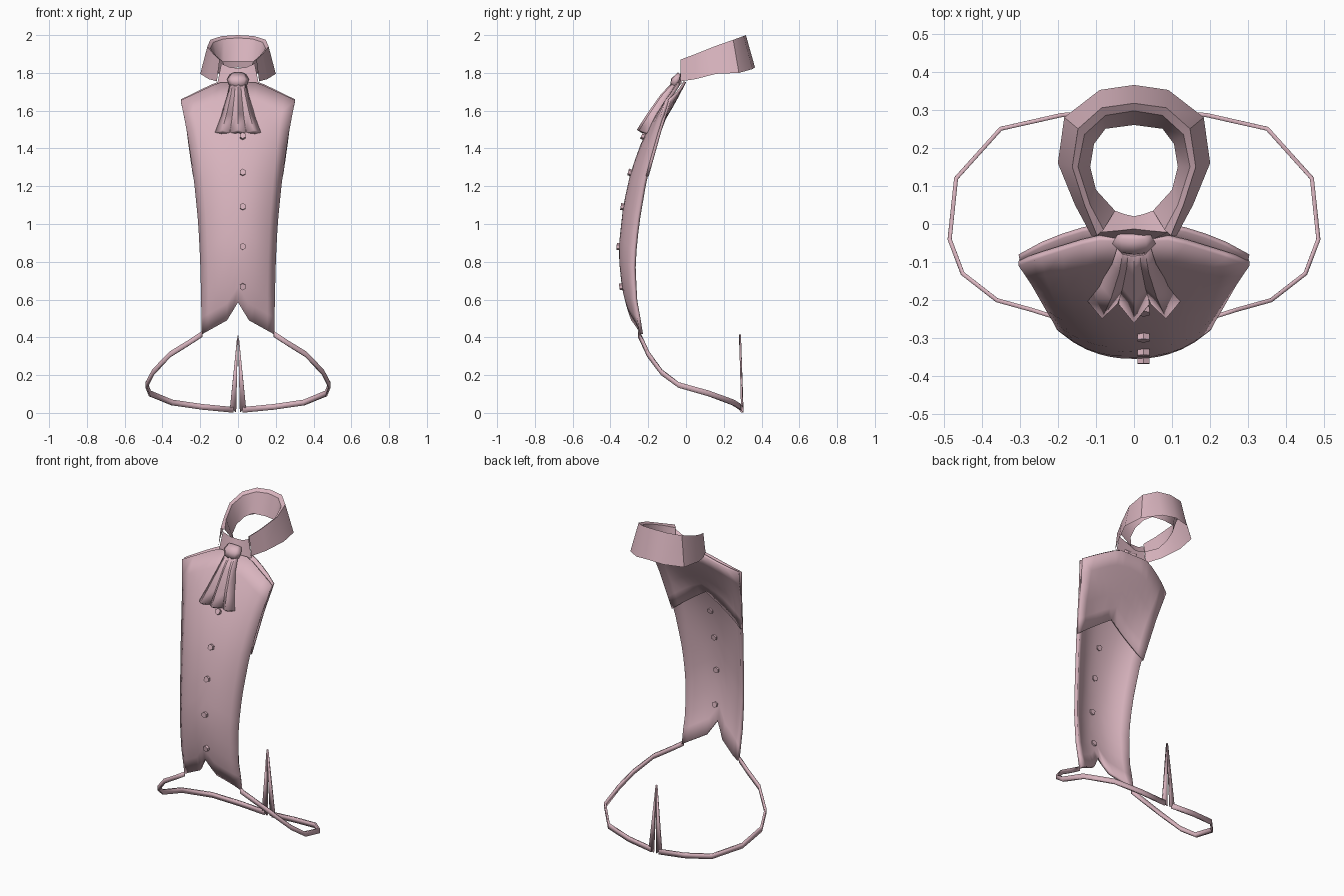
import bpy, bmesh, math
from mathutils import Vector

if "Cube" in bpy.data.objects:
    bpy.data.objects.remove(bpy.data.objects["Cube"])

pink = bpy.data.materials.new("dusty_pink")
pink.diffuse_color = (0.69, 0.456, 0.515, 1)
pink.use_nodes = True
pink.node_tree.nodes["Principled BSDF"].inputs["Base Color"].default_value = pink.diffuse_color


def finish(ob, angle=35):
    ob.data.materials.append(pink)
    bpy.ops.object.select_all(action='DESELECT')
    ob.select_set(True)
    bpy.context.view_layer.objects.active = ob
    bpy.ops.object.shade_smooth_by_angle(angle=math.radians(angle))


def sheet(name, rows, thick=0, offset=-1, mirror=False, angle=35):
    """Grid surface through rows of points, optionally thickened and mirrored."""
    bm = bmesh.new()
    grid = [[bm.verts.new(p) for p in row] for row in rows]
    for a, b in zip(grid, grid[1:]):
        for i in range(len(a) - 1):
            bm.faces.new((a[i], a[i + 1], b[i + 1], b[i]))
    me = bpy.data.meshes.new(name)
    bm.to_mesh(me)
    bm.free()
    ob = bpy.data.objects.new(name, me)
    bpy.context.collection.objects.link(ob)
    finish(ob, angle)
    if thick:
        m = ob.modifiers.new("thickness", 'SOLIDIFY')
        m.thickness, m.offset = thick, offset
    if mirror:
        m = ob.modifiers.new("mirror", 'MIRROR')
        m.use_mirror_merge = False
    return ob


def full(half):
    """Complete a half row that ends on the centre line."""
    return half + [(-x, y, z) for x, y, z in reversed(half[:-1])]


def lerp(table, v):
    if v <= table[0][0]:
        return table[0][1]
    for (a, p), (b, q) in zip(table, table[1:]):
        if v <= b:
            return p + (q - p) * (v - a) / (b - a)
    return table[-1][1]


# Body outline by height: half width, centre depth, side depth
WIDTH = [(.42, .193), (.6, .195), (.8, .2), (1, .21), (1.25, .235), (1.5, .272), (1.655, .303)]
FRONT = [(.42, -.25), (.5, -.298), (.65, -.338), (.8, -.354), (.9, -.354), (1.1, -.332),
         (1.28, -.292), (1.45, -.23), (1.6, -.15), (1.75, -.045)]
SIDE = [(.42, -.245), (.6, -.275), (.8, -.282), (1, -.262), (1.25, -.22), (1.5, -.155),
        (1.655, -.11), (1.75, -.03)]
COLS = [-1, -.8, -.62, -.45, -.3, -.15, 0, .15, .3, .45, .62, .8, 1]


def body_rows(bottom, front, side, n):
    rows = []
    for r in range(n + 1):
        row = []
        for t in COLS:
            top = min(1.75, 1.655 + (1 - abs(t)) * .143)
            low = lerp(bottom, abs(t))
            z = low + (top - low) * r / n
            x = t * lerp(WIDTH, z)
            s, f = lerp(side, z), lerp(front, z)
            row.append((x, s + (f - s) * (1 - abs(t) ** 2.3), z))
        rows.append(row)
    return rows


# Curved shirt front with a notched hem
sheet("shirt_front", body_rows([(0, .585), (.3, .49), (1, .415)], FRONT, SIDE, 14), .018)

# Lining behind the shoulders
sheet("back_yoke", body_rows([(0, 1.42), (1, 1.25)],
      [(1.25, -.225), (1.42, -.19), (1.5, -.14), (1.655, -.048), (1.75, 0)],
      [(1.25, -.198), (1.5, -.128), (1.655, -.08), (1.75, 0)], 5), .014, 1)

# Buttons through the front
for i, z in enumerate((.67, .88, 1.09, 1.27, 1.46)):
    slope = (lerp(FRONT, z + .05) - lerp(FRONT, z - .05)) / .1
    normal = Vector((0, -1, slope))
    bpy.ops.mesh.primitive_cylinder_add(vertices=6, radius=.018, depth=.042,
                                        location=(.025, lerp(FRONT, z) + .008, z),
                                        rotation=normal.to_track_quat('Z', 'Y').to_euler())
    button = bpy.context.object
    button.name = f"button_{i + 1}"
    finish(button)

# Folded collar: outer fall, top fold, inner band
sheet("collar", [full(h) for h in (
    [(.112, -.03, 1.755), (.155, .05, 1.767), (.2, .16, 1.795), (.183, .28, 1.80), (.09, .352, 1.82), (0, .365, 1.83)],
    [(.097, -.03, 1.87), (.13, .05, 1.90), (.162, .15, 1.94), (.147, .25, 1.975), (.085, .305, 1.995), (0, .317, 2.0)],
    [(.08, -.015, 1.86), (.115, .05, 1.89), (.147, .15, 1.93), (.13, .235, 1.962), (.075, .285, 1.98), (0, .297, 1.985)],
    [(.05, .035, 1.775), (.1, .09, 1.79), (.115, .15, 1.82), (.105, .21, 1.845), (.075, .25, 1.86), (0, .26, 1.86)],
)])

# Neck stand closing the collar at the front
sheet("collar_stand", [full(h) for h in (
    [(-.11, -.025, 1.74), (-.05, -.04, 1.735), (0, -.045, 1.735)],
    [(-.088, -.022, 1.85), (-.045, -.018, 1.83), (0, -.013, 1.825)],
    [(-.05, .035, 1.775), (-.025, .026, 1.77), (0, .02, 1.77)],
)])

# Pleated neckcloth, flaring toward the bottom
cloth = []
for z, w, y, fold in ((1.49, .126, -.232, .022), (1.58, .09, -.185, .015),
                      (1.68, .058, -.125, .008), (1.75, .042, -.07, .002)):
    row = []
    for i in range(7):
        u = (i - 3) / 3
        ridge = 1 if i % 2 else -1
        if i == 3:
            ridge = 1.3
        row.append((u * w, y - ridge * fold + .012 * u * u, z + .3 * fold * ridge))
    cloth.append(row)
sheet("neckcloth", cloth, .03, angle=50)

# Knot over the neckcloth
sheet("neckcloth_knot", [full(h) for h in (
    [(-.048, -.062, 1.735), (-.03, -.08, 1.732), (0, -.085, 1.73)],
    [(-.058, -.052, 1.765), (-.035, -.075, 1.768), (0, -.078, 1.77)],
    [(-.045, -.03, 1.79), (-.03, -.04, 1.8), (0, -.042, 1.803)],
)], .035, angle=50)

# Waist strap running from the hem round to the back
path = [(.19, -.25, .417), (.27, -.225, .365), (.36, -.2, .31), (.45, -.13, .215), (.484, -.04, .148),
        (.467, .12, .103), (.35, .25, .055), (.19, .286, .032), (.025, .298, .016)]
sheet("waist_strap", [[(x, y, z + d) for x, y, z in path] for d in (-.015, .015)],
      .011, 0, mirror=True)

# Pointed strap ends rising at the back
sheet("strap_point", [[(.01, .3, .002), (.042, .296, .03)],
                      [(.001, .286, .385), (.003, .286, .415)]], .01, 0, mirror=True)
